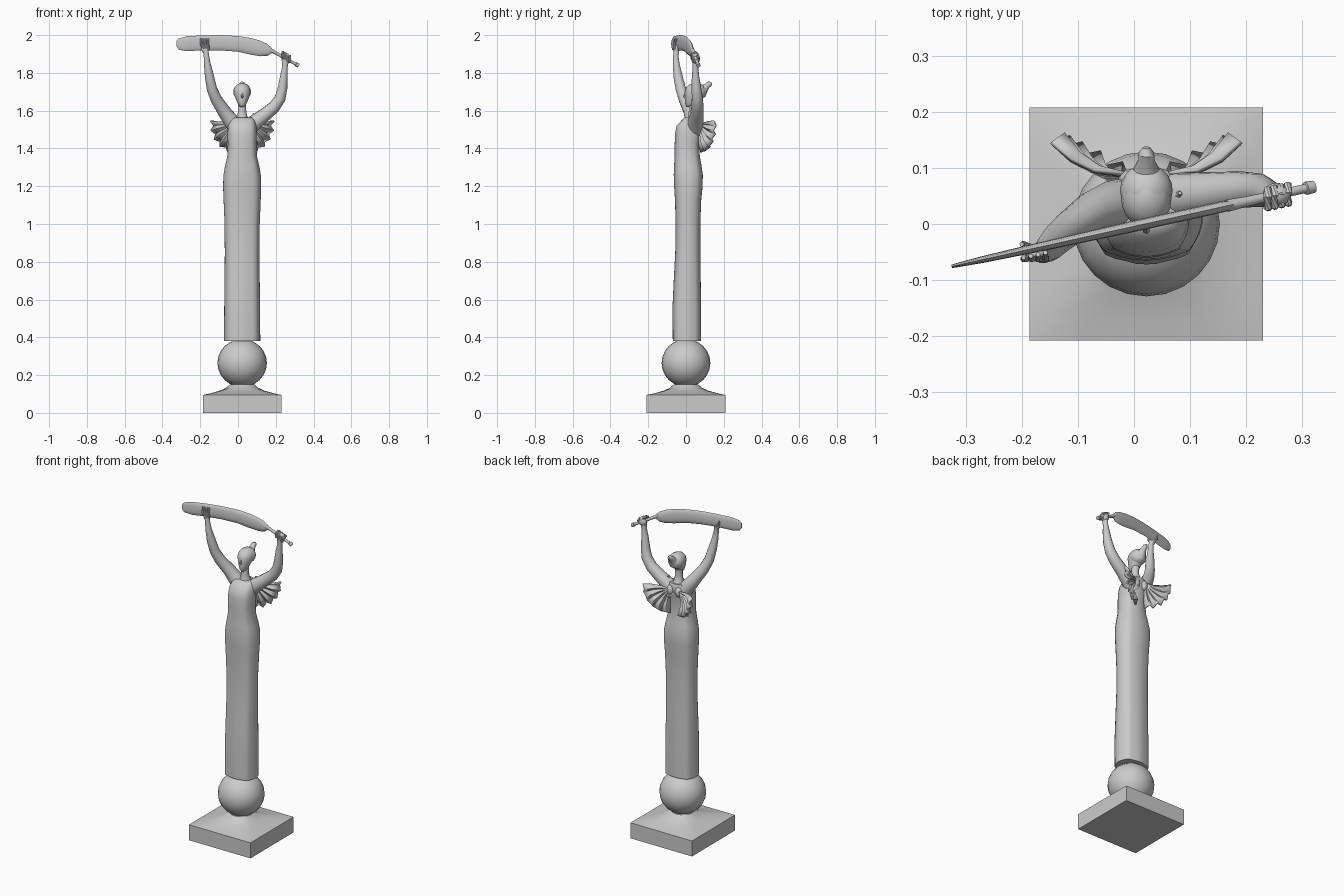
import bpy, bmesh, math
from mathutils import Vector

CX = 0.022  # statue axis


def finish(name, bm, angle=40):
    bmesh.ops.recalc_face_normals(bm, faces=bm.faces)
    me = bpy.data.meshes.new(name)
    bm.to_mesh(me)
    bm.free()
    ob = bpy.data.objects.new(name, me)
    bpy.context.collection.objects.link(ob)
    bpy.ops.object.select_all(action='DESELECT')
    ob.select_set(True)
    bpy.context.view_layer.objects.active = ob
    bpy.ops.object.shade_smooth_by_angle(angle=math.radians(angle))
    return ob


def loft(name, rings, angle=40):
    bm = bmesh.new()
    vs = [[bm.verts.new(p) for p in r] for r in rings]
    n = len(vs[0])
    for a, b in zip(vs, vs[1:]):
        for i in range(n):
            j = (i + 1) % n
            bm.faces.new((a[i], a[j], b[j], b[i]))
    bm.faces.new(vs[0])
    bm.faces.new(vs[-1])
    return finish(name, bm, angle)


def ring(z, rx, y0, y1, square=0.0, n=24):
    # horizontal section, blending from ellipse to rectangle
    out = []
    for i in range(n):
        a = 2 * math.pi * i / n
        c, s = math.cos(a), math.sin(a)
        k = 1 + square * (1 / max(abs(c), abs(s)) - 1)
        out.append(Vector((CX + rx * c * k, (y0 + y1) / 2 + (y1 - y0) / 2 * s * k, z)))
    return out


def tube(name, pts, radii, n=12):
    pts = [Vector(p) for p in pts]
    rings = []
    for i, p in enumerate(pts):
        d = (pts[min(i + 1, len(pts) - 1)] - pts[max(i - 1, 0)]).normalized()
        u = d.cross(Vector((0.3, 1, 0.1))).normalized()
        v = d.cross(u)
        rings.append([p + radii[i] * (math.cos(t) * u + math.sin(t) * v)
                      for t in (2 * math.pi * k / n for k in range(n))])
    return loft(name, rings)


def ball(name, loc, size, seg=24):
    bm = bmesh.new()
    bmesh.ops.create_uvsphere(bm, u_segments=seg, v_segments=seg // 2, radius=1)
    bmesh.ops.scale(bm, vec=size, verts=bm.verts)
    bmesh.ops.translate(bm, vec=loc, verts=bm.verts)
    return finish(name, bm)


# plinth with a concave cap, and the globe
loft("plinth", [ring(z, h, -h, h, sq) for z, h, sq in
                [(0, .208, 1), (.095, .208, 1), (.103, .17, .95), (.117, .12, .7),
                 (.133, .085, .3), (.15, .066, 0)]], 30)
ball("globe", (CX, 0, .264), (.131, .129, .127), 24)

# long dress and torso
dress = [(.38, .096, -.07, .08), (.55, .095, -.072, .08), (.7, .093, -.065, .078),
         (.85, .092, -.057, .076), (1.0, .093, -.055, .076), (1.12, .098, -.058, .08),
         (1.2, .101, -.063, .088), (1.26, .099, -.065, .089), (1.31, .09, -.063, .082),
         (1.36, .078, -.06, .073), (1.42, .076, -.06, .07), (1.48, .077, -.058, .078),
         (1.52, .075, -.05, .085), (1.55, .069, -.022, .085), (1.563, .055, -.008, .08)]
rings = []
for z, rx, y0, y1 in dress:
    r = ring(z, rx, y0, y1, .22, 32)
    fold = .025 * max(0, (1.0 - z) / .62)
    mid = Vector((CX, (y0 + y1) / 2, z))
    rings.append([mid + (p - mid) * (1 - fold * (i % 4 == 2)) for i, p in enumerate(r)])
loft("dress", rings, 50)

# neck and head
tube("neck", [(CX, .042, 1.54), (CX, .038, 1.575), (CX, .036, 1.61), (CX, .04, 1.66)],
     [.042, .026, .021, .023])
loft("head", [ring(*r, n=20) for r in
              [(1.619, .009, .004, .03), (1.63, .019, -.003, .045), (1.65, .029, -.006, .068),
               (1.675, .039, -.007, .09), (1.7, .045, -.007, .1), (1.72, .042, .0, .1),
               (1.736, .03, .014, .086), (1.746, .008, .038, .062)]], 60)
ball("hair", (CX, .06, 1.7), (.047, .047, .046), 20)
tube("hair_knot", [(CX, .075, 1.695), (CX, .095, 1.715), (CX, .112, 1.732), (CX, .126, 1.742), (CX, .136, 1.745)],
     [.036, .024, .015, .014, .007])
tube("nose", [(CX, -.003, 1.695), (CX, -.011, 1.674), (CX, -.005, 1.668)], [.004, .007, .004], 6)

# raised arms
tube("left_arm", [(.0, .04, 1.5), (-.04, .035, 1.55), (-.075, .022, 1.598), (-.115, -.008, 1.66),
                  (-.138, -.028, 1.715), (-.151, -.042, 1.78), (-.163, -.052, 1.85), (-.168, -.054, 1.895),
                  (-.172, -.05, 1.925)],
     [.045, .042, .036, .031, .028, .025, .018, .014, .016])
tube("right_arm", [(.04, .045, 1.49), (.085, .05, 1.535), (.14, .057, 1.577), (.19, .061, 1.618),
                   (.223, .06, 1.665), (.236, .055, 1.72), (.243, .05, 1.785), (.248, .05, 1.83), (.252, .05, 1.865)],
     [.045, .042, .036, .033, .03, .026, .02, .015, .018])

# blade: flat lens sections along a slanted line
along = Vector((1, .22, 0)).normalized()
side = Vector((-along.y, along.x, 0))
blade = [(-.325, 1.94, 1.97, .003), (-.312, 1.922, 1.983, .004), (-.27, 1.915, 1.994, .006),
         (-.18, 1.92, 1.999, .008), (-.09, 1.919, 2.0, .009), (0, 1.912, 1.995, .01),
         (.07, 1.896, 1.984, .01), (.12, 1.888, 1.97, .01), (.155, 1.889, 1.953, .01), (.178, 1.905, 1.932, .008)]
sections = []
for x, z0, z1, th in blade:
    c = Vector((x, -.004 + .22 * x, (z0 + z1) / 2))
    sections.append([c + side * (th * math.cos(t)) + Vector((0, 0, (z1 - z0) / 2 * math.sin(t)))
                     for t in (2 * math.pi * k / 12 for k in range(12))])
loft("blade", sections, 50)


def grip(x):
    return (x, -.004 + .22 * x, 1.918 - .56 * (x - .178))


tube("handle", [grip(x) for x in (.165, .2, .285, .305, .306, .32)],
     [.011, .009, .008, .008, .012, .011], 10)

# hands
ball("right_hand", grip(.255), (.026, .022, .028), 14)
for i in range(4):
    x, y, z = grip(.238 + .012 * i)
    tube("right_finger", [(x, y + .015, z + .014), (x, y, z + .024), (x, y - .018, z + .014),
                          (x + .002, y - .02, z - .01)], [.007, .008, .008, .006], 8)
ball("left_palm", (-.174, -.052, 1.925), (.021, .015, .024), 14)
for i in range(4):
    x = -.197 + .013 * i
    tube("left_finger", [(-.176 + .006 * i, -.06, 1.925), (x, -.062, 1.95), (x, -.06 + .003 * i, 1.982)],
         [.007, .006, .004], 8)
tube("left_thumb", [(-.18, -.045, 1.925), (-.198, -.036, 1.945), (-.2, -.036, 1.962)], [.008, .006, .004], 8)

# pleated fan drapery and shoulder points, one on each side
for s, label in ((-1, "left"), (1, "right")):
    out = Vector((.895 * s, .445, 0))
    nrm = Vector((-.445 * s, .895, 0))
    bm = bmesh.new()
    pivot = Vector((CX + s * .028, .088, 1.53))
    grid = []
    for k in range(11):
        a = math.radians(6 - 9.6 * k)
        tip = .153 if k % 2 == 0 else .141
        row = []
        for f in (.08, .4, .7, 1):
            p = pivot + (out * math.cos(a) + Vector((0, 0, math.sin(a)))) * tip * f
            bulge = .02 * math.sin(f * math.pi) * -1
            row.append(bm.verts.new(p + nrm * (bulge + f * .011 * (1 if k % 2 else -1))))
        grid.append(row)
    for a, b in zip(grid, grid[1:]):
        for i in range(3):
            bm.faces.new((a[i], a[i + 1], b[i + 1], b[i]))
    fan = finish(label + "_back_fan", bm, 20)
    mod = fan.modifiers.new("thickness", 'SOLIDIFY')
    mod.thickness = .009
    mod.offset = 0
    ball(label + "_fan_knot", pivot - Vector((0, .008, .01)), (.022, .018, .03), 12)
    tube(label + "_shoulder_point", [(CX + s * .055, .045, 1.55), (CX + s * .058, .052, 1.57),
                                     (CX + s * .06, .055, 1.588)], [.018, .009, .003], 8)
